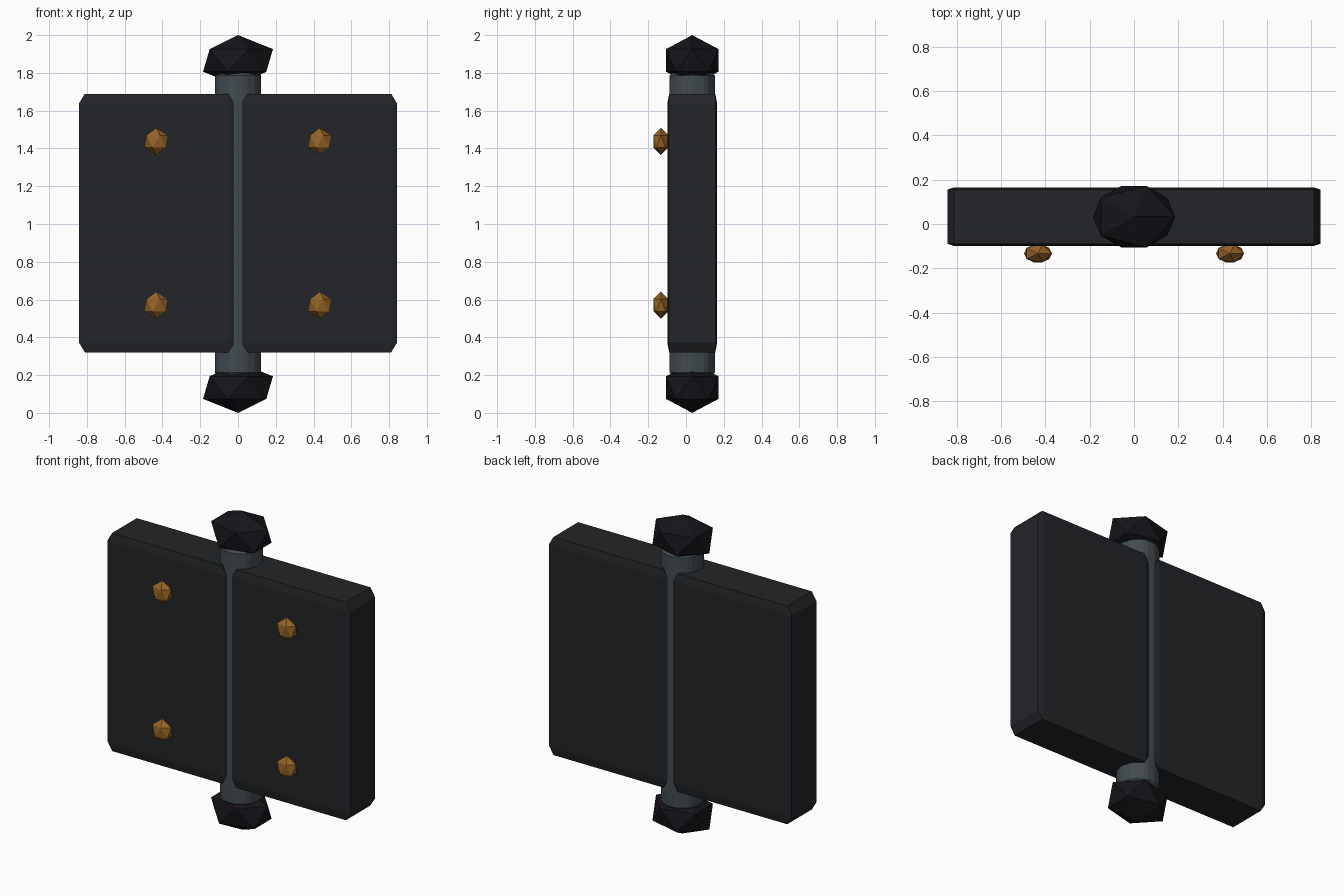
import bpy, math

if "Cube" in bpy.data.objects:
    bpy.data.objects.remove(bpy.data.objects["Cube"])

PIN_Y = 0.033


def material(name, rgb):
    m = bpy.data.materials.new(name)
    m.diffuse_color = (*rgb, 1)
    m.use_nodes = True
    m.node_tree.nodes["Principled BSDF"].inputs["Base Color"].default_value = m.diffuse_color
    return m


plate_mat = material("dark_steel", (0.016, 0.018, 0.021))
pin_mat = material("grey_steel", (0.055, 0.07, 0.08))
cap_mat = material("black_iron", (0.008, 0.007, 0.01))
screw_mat = material("bronze", (0.30, 0.125, 0.02))


def finish(name, mat):
    ob = bpy.context.object
    ob.name = name
    ob.data.materials.append(mat)
    return ob


def bevel(ob, width):
    b = ob.modifiers.new("Bevel", 'BEVEL')
    b.width = width
    b.segments = 1


def nugget(name, loc, scale, mat):
    # Flattened icosahedron
    bpy.ops.mesh.primitive_ico_sphere_add(subdivisions=1, radius=1, location=loc)
    ob = finish(name, mat)
    ob.scale = scale


# Hinge pin: ten-sided rod with corners on the x axis
bpy.ops.mesh.primitive_cylinder_add(vertices=10, radius=0.127, depth=1.6,
                                    location=(0, PIN_Y, 1.0),
                                    rotation=(0, 0, math.pi / 2))
bevel(finish("hinge_pin", pin_mat), 0.015)

# Pin caps
for label, z in (("bottom", 0.134), ("top", 1.866)):
    nugget(f"{label}_cap", (0, PIN_Y, z), (0.207, 0.163, 0.134), cap_mat)

# Leaves and their screws
for label, side in (("left", -1), ("right", 1)):
    bpy.ops.mesh.primitive_cube_add(size=2, location=(side * 0.431, PIN_Y, 1.005))
    leaf = finish(f"{label}_leaf", plate_mat)
    leaf.scale = (0.411, 0.132, 0.684)
    bevel(leaf, 0.075)
    for row, z in (("lower", 0.57), ("upper", 1.437)):
        nugget(f"{label}_{row}_screw", (side * 0.433, -0.133, z),
               (0.071, 0.047, 0.072), screw_mat)
